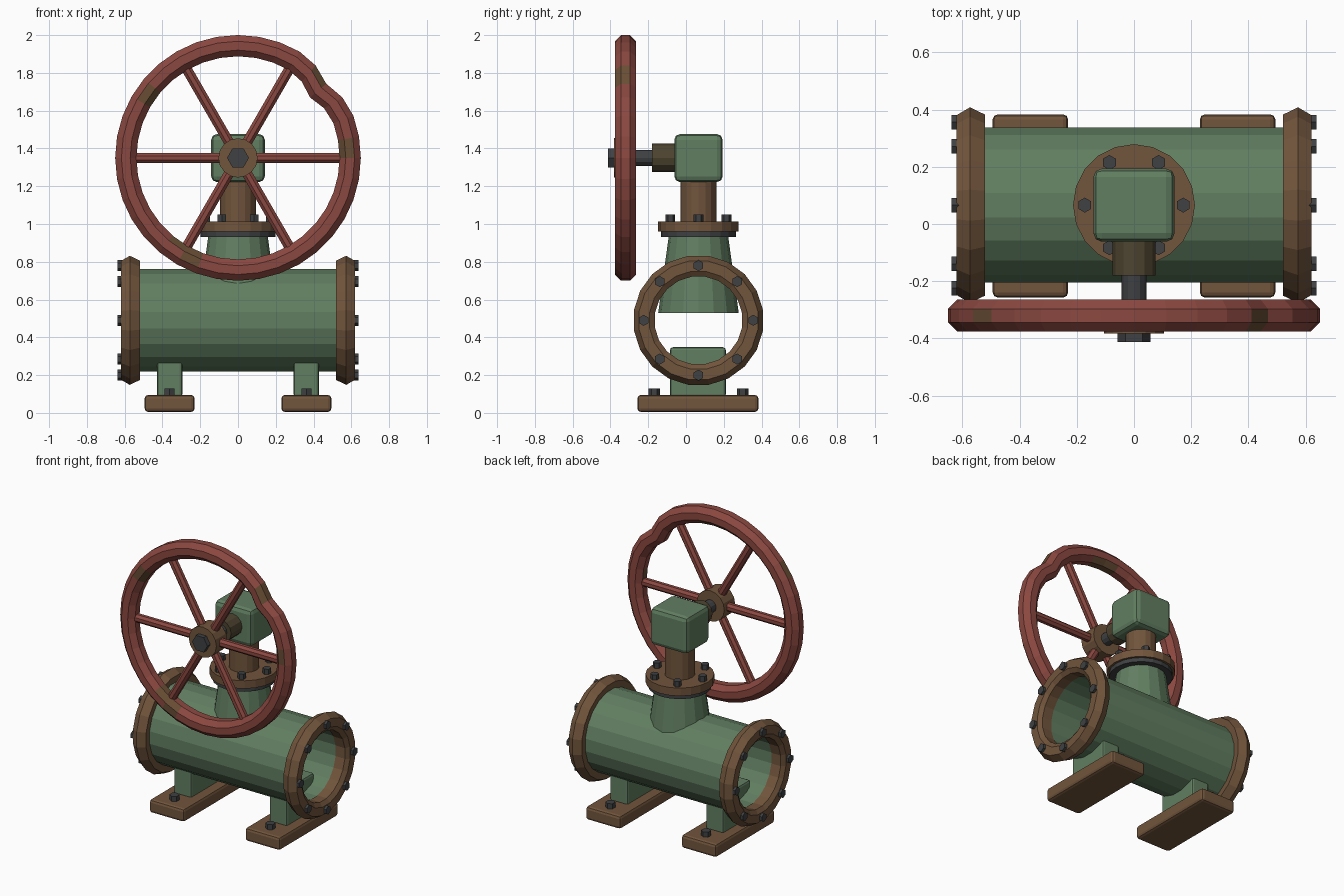
import bpy, bmesh
from math import cos, sin, pi, radians
from mathutils import Vector, Matrix

if "Cube" in bpy.data.objects:
    bpy.data.objects.remove(bpy.data.objects["Cube"])


def material(name, rgb):
    m = bpy.data.materials.new(name)
    m.use_nodes = True
    m.diffuse_color = (*rgb, 1)
    bsdf = m.node_tree.nodes["Principled BSDF"]
    bsdf.inputs["Base Color"].default_value = (*rgb, 1)
    bsdf.inputs["Roughness"].default_value = 0.7
    return m


GREEN = material("green paint", (0.12, 0.21, 0.12))
RUST = material("rusty brown", (0.165, 0.09, 0.045))
RED = material("red paint", (0.26, 0.065, 0.052))
STEEL = material("dark steel", (0.05, 0.052, 0.055))
BRONZE = material("dark bronze", (0.075, 0.058, 0.03))
WORN = material("worn patch", (0.14, 0.075, 0.035))

CY, PIPE_Z, WHEEL_Z, WHEEL_Y = 0.066, 0.49, 1.35, -0.32
X, Y, Z = Vector((1, 0, 0)), Vector((0, 1, 0)), Vector((0, 0, 1))


def finish(name, bm, mats):
    bmesh.ops.recalc_face_normals(bm, faces=bm.faces)
    mesh = bpy.data.meshes.new(name)
    bm.to_mesh(mesh)
    bm.free()
    for m in mats:
        mesh.materials.append(m)
    obj = bpy.data.objects.new(name, mesh)
    bpy.context.collection.objects.link(obj)
    return obj


def prism(name, a, b, r1, mat, sides=16, r2=None, turn=0.0):
    """Cylinder, cone or hex bar from point a to point b."""
    a, b = Vector(a), Vector(b)
    bm = bmesh.new()
    bmesh.ops.create_cone(bm, cap_ends=True, segments=sides, radius1=r1,
                          radius2=r1 if r2 is None else r2, depth=(b - a).length)
    place = (b - a).to_track_quat('Z', 'Y').to_matrix().to_4x4()
    bm.transform(Matrix.Translation((a + b) / 2) @ place @ Matrix.Rotation(turn, 4, 'Z'))
    return finish(name, bm, [mat])


def box(name, center, size, bevel, mat):
    bm = bmesh.new()
    bmesh.ops.create_cube(bm, size=1)
    bm.transform(Matrix.Translation(center) @ Matrix.Diagonal((*size, 1)))
    bmesh.ops.bevel(bm, geom=bm.edges[:], offset=bevel, segments=2,
                    profile=0.5, affect='EDGES')
    return finish(name, bm, [mat])


def ring(name, profile, mat, sides=20):
    """Closed (radius, x) section turned around the pipe axis."""
    bm = bmesh.new()
    rows = []
    for i in range(sides):
        t = 2 * pi * (i + 0.5) / sides
        rows.append([bm.verts.new((x, CY + r * cos(t), PIPE_Z + r * sin(t)))
                     for r, x in profile])
    n = len(profile)
    for i in range(sides):
        p, q = rows[i], rows[(i + 1) % sides]
        for j in range(n):
            k = (j + 1) % n
            bm.faces.new((p[j], p[k], q[k], q[j]))
    return finish(name, bm, [mat])


# Main pipe, open at both ends
ring("pipe_body", [(0.274, -0.59), (0.274, 0.59), (0.238, 0.59), (0.238, -0.59)], GREEN)

# Pipe end flanges with bolts, and feet
for side, s in (("left", 1), ("right", -1)):
    ring(side + "_flange", [(0.234, s * 0.53), (0.234, s * 0.6), (0.262, s * 0.62),
                            (0.318, s * 0.62), (0.346, s * 0.573), (0.32, s * 0.52)], RUST)
    for i in range(8):
        t = i * pi / 4
        p = Vector((s * 0.6, CY + 0.29 * cos(t), PIPE_Z + 0.29 * sin(t)))
        prism(f"{side}_flange_bolt_{i + 1}", p, p + X * s * 0.037, 0.029, STEEL, 6)

    fx = s * 0.362
    box(side + "_foot_plate", (fx, CY - 0.003, 0.05), (0.264, 0.64, 0.09), 0.018, RUST)
    box(side + "_pedestal", (fx, CY - 0.003, 0.215), (0.134, 0.296, 0.265), 0.015, GREEN)
    for end, e in (("front", -1), ("back", 1)):
        p = Vector((fx, CY + e * 0.234, 0.085))
        prism(f"{side}_foot_bolt_{end}", p, p + Z * 0.045, 0.031, STEEL, 6)

# Bonnet, gasket, bolted flange and column
prism("bonnet", (0, CY, 0.53), (0, CY, 0.945), 0.213, GREEN, 16, 0.156)
prism("gasket", (0, CY, 0.932), (0, CY, 0.962), 0.198, STEEL, 20)
prism("bonnet_flange", (0, CY, 0.96), (0, CY, 1.014), 0.213, RUST, 20)
for i in range(6):
    t = i * pi / 3
    p = Vector((0.172 * cos(t), CY + 0.172 * sin(t), 1.0))
    prism(f"bonnet_bolt_{i + 1}", p, p + Z * 0.05, 0.026, STEEL, 6)
prism("column", (0, CY, 1.0), (0, CY, 1.24), 0.095, RUST, 16)

# Gearbox and wheel shaft
box("gearbox", (0, CY, 1.349), (0.284, 0.256, 0.254), 0.03, GREEN)
prism("shaft_collar", (0, -0.05, WHEEL_Z), (0, -0.18, WHEEL_Z), 0.075, BRONZE, 12)
prism("shaft", (0, -0.05, WHEEL_Z), (0, -0.38, WHEEL_Z), 0.043, STEEL, 12)
prism("wheel_hub", (0, -0.265, WHEEL_Z), (0, -0.382, WHEEL_Z), 0.104, RUST, 16)
prism("hub_nut", (0, -0.37, WHEEL_Z), (0, -0.413, WHEEL_Z), 0.058, STEEL, 6, turn=pi / 2)

# Spokes
for i in range(6):
    t = i * pi / 3
    d = Vector((cos(t), 0, sin(t)))
    c = Vector((0, WHEEL_Y, WHEEL_Z))
    prism(f"spoke_{i + 1}", c + d * 0.08, c + d * 0.58, 0.029, RED, 8, turn=pi / 8)


# Wheel rim: octagonal section, dented at the upper left, with worn patches
def wheel_rim(segments=36, major=0.594, minor=0.061):
    worn = {0: (4, 5, 6), 4: (0, 7), 8: (3, 4), 9: (3, 4),
            14: (0, 5, 6), 23: (4, 5), 24: (5, 6)}  # segment: strips
    bm = bmesh.new()
    rows = []
    for i in range(segments):
        deg = 360 * i / segments
        t = radians(deg)
        dent = 0.04 * max(0, 1 - abs(deg - 40) / 14)
        row = []
        for j in range(8):
            phi = (j - 0.5) * pi / 4
            r = major - dent + minor * cos(phi)
            row.append(bm.verts.new((r * cos(t), WHEEL_Y + minor * sin(phi),
                                     WHEEL_Z + r * sin(t))))
        rows.append(row)
    for i in range(segments):
        p, q = rows[i], rows[(i + 1) % segments]
        for j in range(8):
            k = (j + 1) % 8
            f = bm.faces.new((p[j], p[k], q[k], q[j]))
            f.material_index = int(j in worn.get(i, ()))
    return finish("wheel_rim", bm, [RED, WORN])


wheel_rim()
